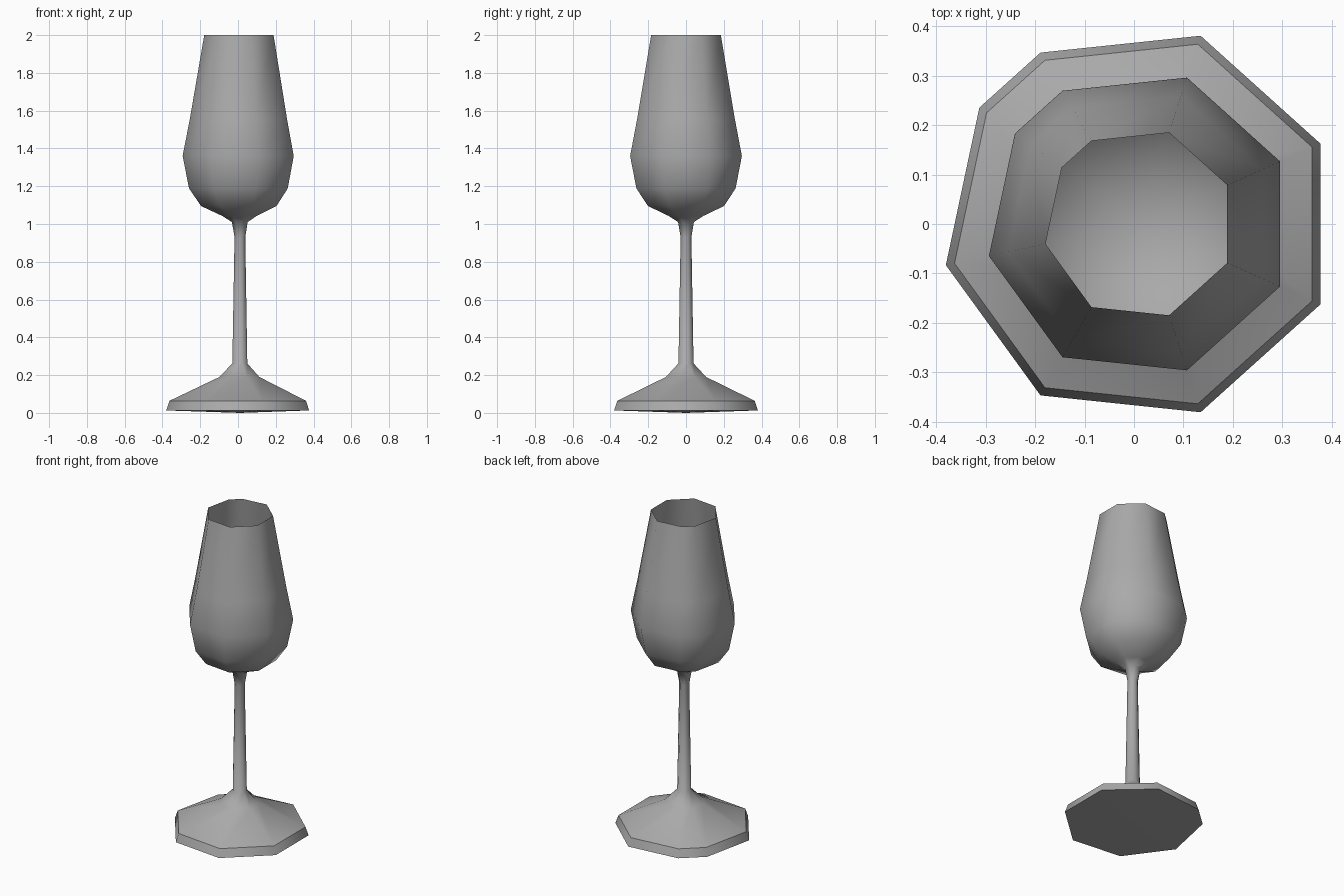
import bpy
import bmesh
from math import cos, sin, radians

cube = bpy.data.objects.get("Cube")
if cube:
    bpy.data.objects.remove(cube, do_unlink=True)

glass = bpy.data.materials.new("grey glass")
glass.use_nodes = True
GREY = (0.4, 0.4, 0.4, 1)
glass.diffuse_color = GREY
glass.node_tree.nodes["Principled BSDF"].inputs["Base Color"].default_value = GREY

# Uneven eight-sided cross-section: some corners of a fifteen-sided circle
CORNERS = [radians(24 * k) for k in (1, 3, 5, 6, 8, 10, 12, 14)]
AXIS_X = 0.011


def lathe(name, profile, sharp_rings=()):
    """Sweep (radius, height) points, listed so that faces point outward."""
    bm = bmesh.new()
    rings = []
    for r, z in profile:
        if r == 0:
            rings.append([bm.verts.new((AXIS_X, 0, z))] * len(CORNERS))
        else:
            rings.append([bm.verts.new((AXIS_X + r * cos(a), r * sin(a), z))
                          for a in CORNERS])
    for low, high in zip(rings, rings[1:]):
        for i in range(len(CORNERS)):
            j = (i + 1) % len(CORNERS)
            corners = dict.fromkeys((low[i], low[j], high[j], high[i]))
            bm.faces.new(list(corners)).smooth = True
    for k in sharp_rings:
        ring = rings[k]
        for i in range(len(ring)):
            bm.edges.get((ring[i - 1], ring[i])).smooth = False
    mesh = bpy.data.meshes.new(name)
    bm.to_mesh(mesh)
    bm.free()
    mesh.materials.append(glass)
    obj = bpy.data.objects.new(name, mesh)
    bpy.context.collection.objects.link(obj)
    return obj


# Foot: slightly domed underside and bevelled edge band
lathe("foot_base", [(0, 0), (0.4, 0.013), (0.382, 0.064)], sharp_rings=[1])

# Foot slope flowing into the stem and the outside of the bowl
lathe("stem_and_bowl", [
    (0.382, 0.064), (0.112, 0.19), (0.042, 0.262), (0.030, 0.93),
    (0.044, 1.01), (0.095, 1.042), (0.211, 1.095), (0.276, 1.188),
    (0.311, 1.36), (0.272, 1.556), (0.194, 2.0)])

# Inside of the bowl, tapering to a thin rim
lathe("bowl_inside", [
    (0.194, 2.0), (0.267, 1.556), (0.304, 1.36), (0.269, 1.194),
    (0.205, 1.104), (0.092, 1.053), (0, 1.04)])
